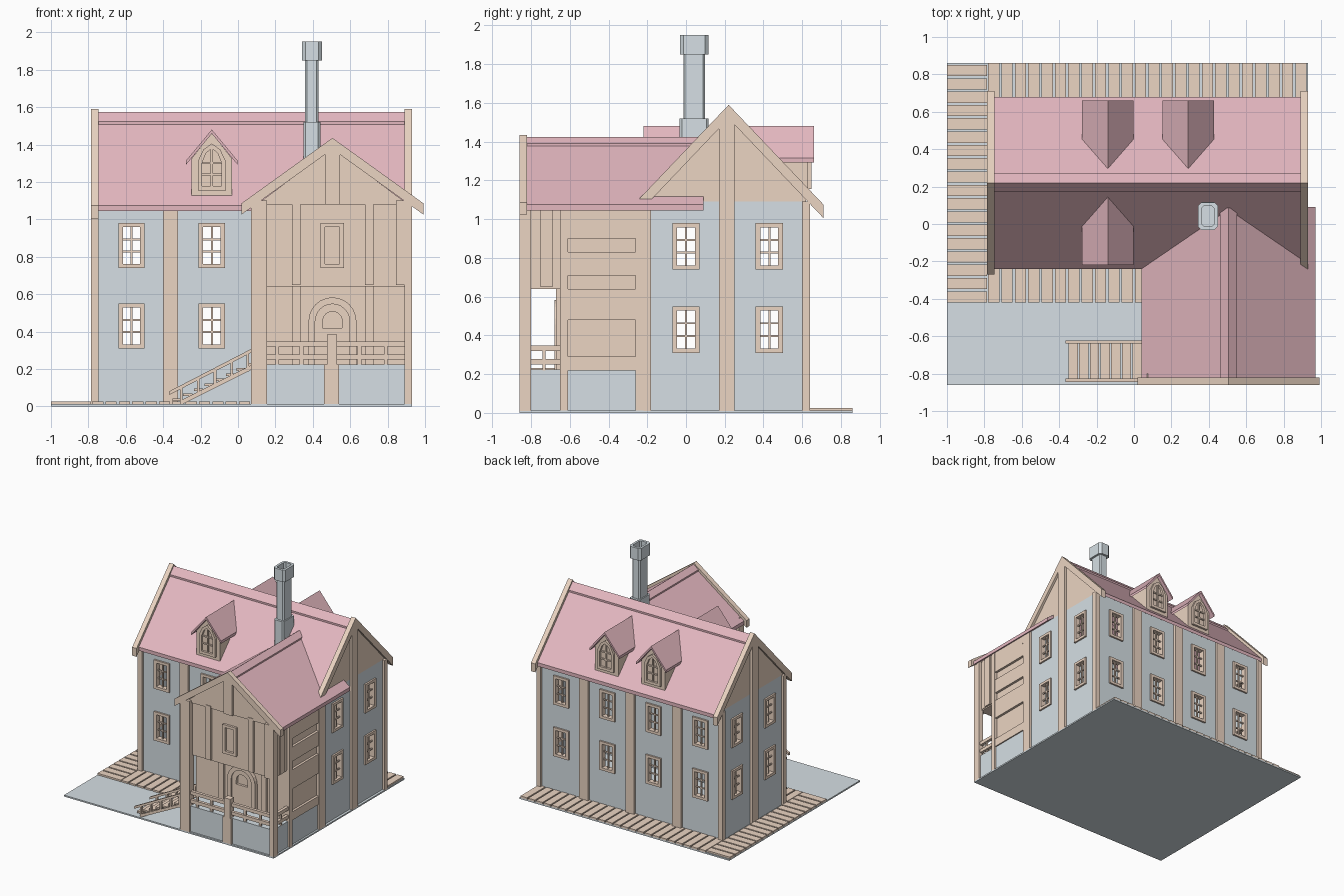
import bpy, bmesh
from math import pi, cos, sin
from mathutils import Matrix

if "Cube" in bpy.data.objects:
    bpy.data.objects.remove(bpy.data.objects["Cube"])


def material(name, r, g, b):
    m = bpy.data.materials.new(name)
    m.diffuse_color = (r, g, b, 1)
    m.use_nodes = True
    m.node_tree.nodes["Principled BSDF"].inputs["Base Color"].default_value = m.diffuse_color
    return m


WOOD = material("wood", 0.83, 0.66, 0.54)
STONE = material("plaster", 0.67, 0.74, 0.78)
ROOF = material("roof", 0.78, 0.48, 0.53)


def finish(name, bm, mat, M=Matrix()):
    bmesh.ops.recalc_face_normals(bm, faces=bm.faces)
    me = bpy.data.meshes.new(name)
    bm.to_mesh(me)
    bm.free()
    me.materials.append(mat)
    o = bpy.data.objects.new(name, me)
    o.matrix_world = M
    bpy.context.collection.objects.link(o)
    return o


def boxes(name, mat, items, M=Matrix()):
    """Axis-aligned boxes given as x0, x1, y0, y1, z0, z1."""
    bm = bmesh.new()
    for x0, x1, y0, y1, z0, z1 in items:
        T = Matrix.Translation(((x0 + x1) / 2, (y0 + y1) / 2, (z0 + z1) / 2))
        bmesh.ops.create_cube(bm, size=1, matrix=T @ Matrix.Diagonal((x1 - x0, y1 - y0, z1 - z0, 1)))
    return finish(name, bm, mat, M)


def prism(name, mat, pts, a, b, axis="y"):
    """Profile (u, z) extruded from a to b along an axis."""
    bm = bmesh.new()
    co = (lambda u, z, d: (u, d, z)) if axis == "y" else (lambda u, z, d: (d, u, z))
    A, B = [[bm.verts.new(co(u, z, d)) for u, z in pts] for d in (a, b)]
    bm.faces.new(A)
    bm.faces.new(B)
    for i in range(len(pts)):
        j = (i + 1) % len(pts)
        bm.faces.new((A[i], A[j], B[j], B[i]))
    return finish(name, bm, mat)


def ring(name, mat, outer, inner, a, b, M=Matrix()):
    """Frame between two matching profiles, extruded along y."""
    bm = bmesh.new()
    L = [[bm.verts.new((u, d, z)) for u, z in p] for p, d in ((outer, a), (inner, a), (inner, b), (outer, b))]
    n = len(outer)
    for k in range(4):
        P, Q = L[k], L[(k + 1) % 4]
        for i in range(n):
            bm.faces.new((P[i], P[(i + 1) % n], Q[(i + 1) % n], Q[i]))
    return finish(name, bm, mat, M)


def chevron(name, mat, c, peak, half, eave, t, a, b, axis):
    pts = [(c - half, eave), (c, peak), (c + half, eave), (c + half, eave - t), (c, peak - t), (c - half, eave - t)]
    return prism(name, mat, pts, a, b, axis)


# --- ground plate and boardwalk
boxes("base_plate", STONE, [(-1, 0.93, -0.86, 0.86, 0, 0.012)])
planks = [(-1, -0.785, -0.42 + i * 0.0712, -0.36 + i * 0.0712, 0.01, 0.026) for i in range(18)]
planks += [(-0.78 + i * 0.0714, -0.72 + i * 0.0714, 0.62, 0.86, 0.01, 0.026) for i in range(24)]
planks += [(-0.78 + i * 0.0714, -0.72 + i * 0.0714, -0.42, -0.18, 0.01, 0.026) for i in range(12)]
boxes("boardwalk", WOOD, planks)

# --- main house walls with window openings, windows and timber posts
ROWS = (0.43, 0.86)


def wall(name, u0, u1, cols, M):
    us = sorted([u0, u1] + [c + s * 0.06 for c in cols for s in (-1, 1)])
    zs = sorted([0.01, 1.09] + [r + s * 0.11 for r in ROWS for s in (-1, 1)])
    bm = bmesh.new()
    V = [[bm.verts.new((u, 0, z)) for z in zs] for u in us]
    for i in range(len(us) - 1):
        for j in range(len(zs) - 1):
            if not (i % 2 and j % 2):
                bm.faces.new((V[i][j], V[i + 1][j], V[i + 1][j + 1], V[i][j + 1]))
    me_obj = finish(name, bm, STONE, M)
    if me_obj.data.polygons[0].normal.y > 0:
        me_obj.data.flip_normals()
    me_obj.modifiers.new("thickness", "SOLIDIFY").thickness = 0.03


def window(name, M, w=0.07, h=0.12, rows=3):
    iw, ih = w - 0.024, h - 0.022
    rect = lambda a, b: [(-a, -b), (a, -b), (a, b), (-a, b)]
    ring(name + "_frame", WOOD, rect(w, h), rect(iw, ih), -0.014, 0.032, M)
    bars = [(-0.005, 0.005, 0.004, 0.016, -ih, ih)]
    for i in range(1, rows):
        z = -ih + 2 * ih * i / rows
        bars.append((-iw, iw, 0.005, 0.015, z - 0.005, z + 0.005))
    boxes(name + "_bars", WOOD, bars, M)


T, R = Matrix.Translation, lambda a: Matrix.Rotation(a, 4, "Z")
P = 1.09
sides = [
    ("front", T((0, -0.18, 0)), -0.765, 0.91, (-0.57, -0.14),
     [(-0.785, -0.745, P), (-0.40, -0.32, P)]),
    ("back", T((0, 0.62, 0)) @ R(pi), -0.91, 0.765, (0.57, 0.14, -0.285, -0.71),
     [(-0.93, -0.89, P), (-0.535, -0.455, P), (-0.11, -0.03, P), (0.32, 0.40, P), (0.745, 0.785, P)]),
    ("right", T((0.91, 0, 0)) @ R(pi / 2), -0.18, 0.62, (0, 0.43),
     [(-0.26, -0.18, P), (0.17, 0.25, 1.52), (0.6, 0.64, P)]),
    ("left", T((-0.765, 0, 0)) @ R(-pi / 2), -0.62, 0.18, (0, -0.43),
     [(-0.64, -0.6, P), (-0.25, -0.17, 1.52), (0.16, 0.2, P)]),
]
for name, M, u0, u1, cols, posts in sides:
    wall(name + "_wall", u0, u1, cols, M)
    boxes(name + "_posts", WOOD, [(a, b, -0.02, 0.02, 0.01, h) for a, b, h in posts], M)
    for c in cols:
        for r in ROWS:
            window(name + "_window", M @ T((c, 0, r)))

# --- main roof, gables and barge boards
chevron("main_roof", ROOF, 0.22, 1.56, 0.46, 1.075, 0.03, -0.78, 0.925, "x")
chevron("main_ridge_cap", ROOF, 0.22, 1.575, 0.05, 1.522, 0.03, -0.78, 0.925, "x")
for x0, x1, b0, b1 in ((-0.765, -0.735, -0.785, -0.745), (0.88, 0.91, 0.89, 0.93)):
    prism("main_gable", WOOD, [(-0.18, 1.08), (0.62, 1.08), (0.62, 1.1), (0.22, 1.53), (-0.18, 1.1)], x0, x1, "x")
    chevron("main_barge_board", WOOD, 0.22, 1.59, 0.49, 1.075, 0.07, b0, b1, "x")

# --- dormers: one in front, two at the back
gothic = lambda w, z0, z1, z2: [(-w, z0), (w, z0), (w, z1), (w * 0.6, (z1 + 2 * z2) / 3), (0, z2),
                                (-w * 0.6, (z1 + 2 * z2) / 3), (-w, z1)]
for x, s in ((-0.14, 1), (-0.14, -1), (0.29, -1)):
    M = T((x, 0.22, 0)) @ R(0 if s == 1 else pi)
    parts = [chevron("dormer_roof", ROOF, 0, 1.48, 0.137, 1.315, 0.022, -0.44, -0.07, "y"),
             prism("dormer_body", WOOD, [(-0.108, 1.12), (0.108, 1.12), (0.108, 1.325), (0, 1.46), (-0.108, 1.325)],
                   -0.41, -0.1)]
    for o in parts:
        o.matrix_world = M
    ring("dormer_window_frame", WOOD, gothic(0.075, 1.155, 1.31, 1.405), gothic(0.052, 1.178, 1.3, 1.38),
         -0.428, -0.40, M)
    boxes("dormer_window_bars", WOOD, [(-0.006, 0.006, -0.42, -0.40, 1.175, 1.385),
                                       (-0.055, 0.055, -0.419, -0.40, 1.235, 1.246),
                                       (-0.055, 0.055, -0.419, -0.40, 1.296, 1.307)], M)

# --- chimney: octagonal-cornered shaft and hollow cap
oct_pts = lambda a, b, c: [(-a + c, -b), (a - c, -b), (a, -b + c), (a, b - c), (a - c, b), (-a + c, b), (-a, b - c), (-a, -b + c)]


def upright(name, outer, z0, z1, inner=None):
    M = T((0.395, 0.042, 0)) @ Matrix.Rotation(pi / 2, 4, "X")
    if inner:
        return ring(name, STONE, outer, inner, z0, z1, M)
    prism(name, STONE, outer, z0, z1).matrix_world = M


upright("chimney_base", oct_pts(0.045, 0.075, 0.012), -1.2 * -1, 1.52)
upright("chimney_shaft", oct_pts(0.036, 0.056, 0.01), 1.5, 1.88)
upright("chimney_cap", oct_pts(0.053, 0.074, 0.018), 1.85, 1.95, oct_pts(0.034, 0.054, 0.012))
for o in bpy.data.objects:  # profile y axis becomes height
    if o.name.startswith("chimney"):
        o.matrix_world = T((0.395, 0.042, 0))
        for v in o.data.vertices:
            v.co = (v.co.x, v.co.z, v.co.y)
        o.data.flip_normals()

# --- front wing: plinth, porch floor, walls
C = 0.5
boxes("wing_plinth", STONE, [(0.085, 0.915, -0.845, -0.18, 0.01, 0.225)])
boxes("wing_walls", WOOD, [(0.10, 0.90, -0.65, -0.63, 0.22, 0.66),
                           (0.10, 0.90, -0.82, -0.79, 0.65, 1.09),
                           (0.10, 0.90, -0.82, -0.63, 0.64, 0.66)])
boxes("wing_front_posts", WOOD, [(0.07, 0.155, -0.86, -0.80, 0.01, 1.1), (0.845, 0.93, -0.86, -0.80, 0.65, 1.1),
                                 (0.89, 0.93, -0.86, -0.80, 0.01, 0.65), (0.46, 0.54, -0.86, -0.83, 0.01, 0.225),
                                 (0.475, 0.53, -0.86, -0.81, 0.22, 0.385)])
pil = []
for x in (0.29, 0.68):
    pil += [(x, x + 0.045, -0.84, -0.8, 0.65, 1.1), (x, x + 0.045, -0.67, -0.64, 0.22, 0.65)]
boxes("wing_pilasters", WOOD, pil)
for s in (-1, 1):
    def mx(a, b, *rest):  # mirrored across the wing's centre
        return (C + min(s * a, s * b), C + max(s * a, s * b), *rest)
    side = [mx(0.385, 0.405, -0.82, -0.18, 0.65, 1.09), mx(0.385, 0.405, -0.63, -0.18, 0.22, 0.66),
            mx(0.38, 0.43, -0.65, -0.61, 0.01, 1.09), mx(0.39, 0.43, -0.26, -0.18, 0.22, 1.09),
            mx(0.39, 0.415, -0.75, -0.69, 0.65, 1.09)]
    side += [mx(0.395, 0.425, -0.62, -0.25, z, z + h) for z, h in ((0.22, 0.07), (0.48, 0.16), (0.71, 0.12), (0.9, 0.18))]
    boxes("wing_side_timbers", WOOD, side)

# --- wing roof, gable and king post
chevron("wing_roof", ROOF, 0.505, 1.41, 0.465, 1.075, 0.03, -0.85, 0.09, "y")
chevron("wing_ridge_cap", ROOF, 0.505, 1.425, 0.045, 1.39, 0.03, -0.85, 0.085, "y")
prism("wing_gable", WOOD, [(0.1, 1.08), (0.91, 1.08), (0.505, 1.38)], -0.835, -0.79)
chevron("wing_barge_board", WOOD, 0.505, 1.435, 0.487, 1.085, 0.06, -0.86, -0.82, "y")
boxes("wing_king_post", WOOD, [(0.465, 0.545, -0.855, -0.82, 1.08, 1.4)])

# --- wing window and arched door
window("wing_window", T((0.505, -0.825, 0.86)), 0.063, 0.12, 2)


def arch(r, z0=0.225, zc=0.455):
    return [(-r, z0), (r, z0)] + [(r * cos(pi * i / 12), zc + r * sin(pi * i / 12)) for i in range(13)]


D = T((0.505, 0, 0))
ring("door_outer_arch", WOOD, arch(0.128), arch(0.092), -0.68, -0.64, D)
ring("door_inner_arch", WOOD, arch(0.092), arch(0.052, 0.42), -0.67, -0.64, D)

# --- porch railing
rails = []
for z in (0.25, 0.32):
    rails += [(0.15, 0.9, -0.845, -0.82, z, z + 0.028), (0.895, 0.92, -0.82, -0.64, z, z + 0.028)]
rails += [(x, x + 0.02, -0.84, -0.825, 0.22, 0.33) for x in (0.2, 0.33, 0.64, 0.78)]
rails += [(0.9, 0.915, -0.74, -0.725, 0.22, 0.33)]
boxes("porch_railing", WOOD, rails)

# --- side stairs
boxes("stair_treads", WOOD, [(-0.35 + i * 0.057, -0.30 + i * 0.057, -0.83, -0.635, 0.028 + i * 0.027, 0.042 + i * 0.027)
                             for i in range(8)])
for y in (-0.845, -0.64):
    for nm, x, z0, z1, t in (("stair_handrail", -0.365, 0.082, 0.312, 0.02), ("stair_stringer", -0.31, 0.03, 0.225, 0.025)):
        prism(nm, WOOD, [(x, z0), (0.08, z1), (0.08, z1 - t), (x, z0 - t)], y, y + 0.018)
    boxes("stair_balusters", WOOD, [(x, x + 0.014, y, y + 0.018, 0.165 + x * 0.45, 0.265 + x * 0.52)
                                    for x in (-0.31, -0.22, -0.13, -0.04, 0.045)])
